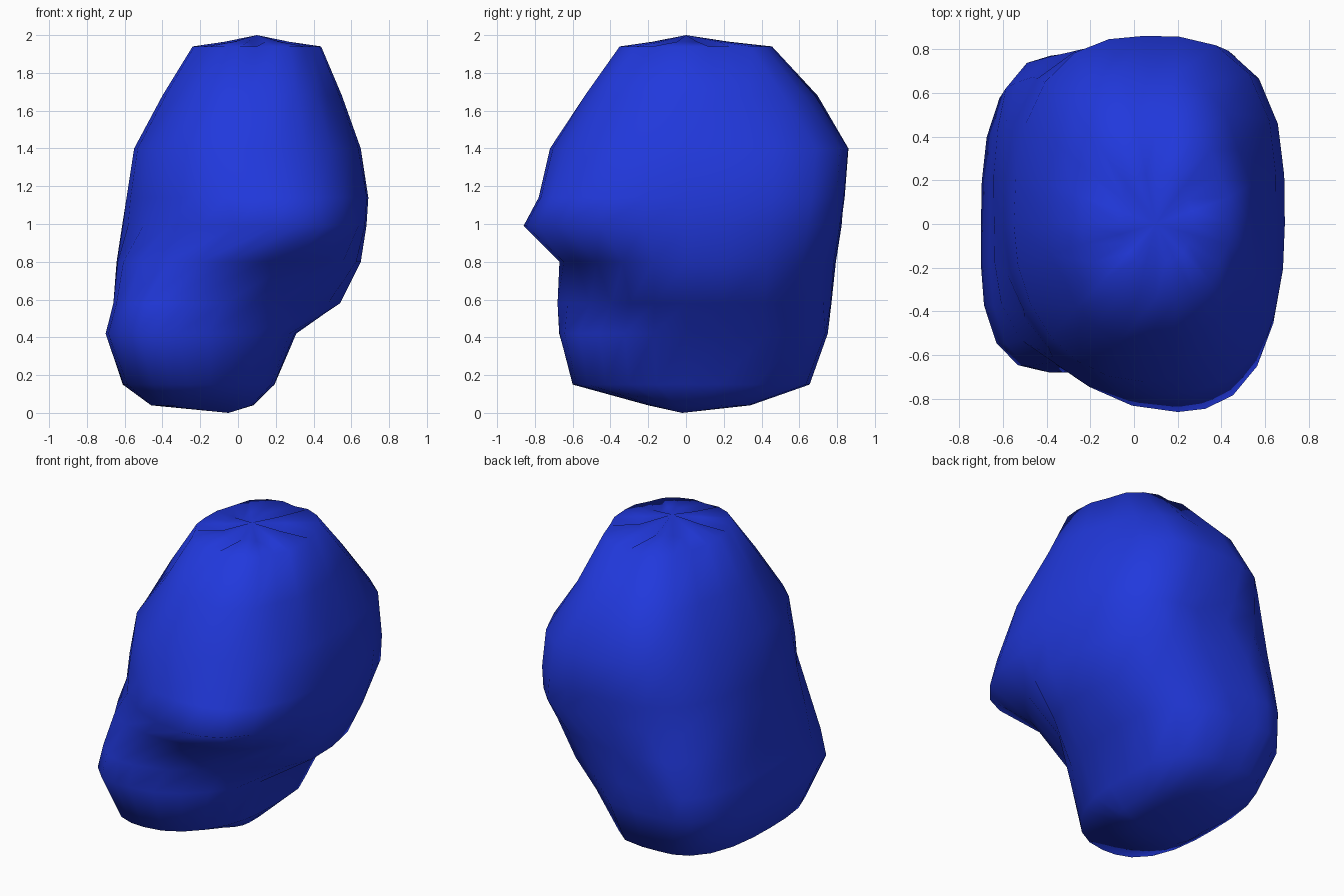
import bpy, bmesh, math

if "Cube" in bpy.data.objects:
    bpy.data.objects.remove(bpy.data.objects["Cube"])

SEGMENTS = 24

# Cross-sections: z, x min, x max, y min, y max, centre x,
# then corner fullness: back right, back left, front left, front right
SECTIONS = [
    (0.04, -0.46, 0.08, -0.20, 0.34, -0.20, 1.15, 1.05, 1.05, 1.00),
    (0.15, -0.61, 0.19, -0.60, 0.65, -0.26, 1.17, 1.08, 1.10, 1.00),
    (0.42, -0.70, 0.30, -0.67, 0.74, -0.32, 1.20, 1.10, 1.15, 0.97),
    (0.58, -0.66, 0.54, -0.68, 0.77, -0.28, 1.12, 1.14, 1.14, 0.82),
    (0.80, -0.64, 0.65, -0.67, 0.79, -0.05, 1.10, 1.16, 1.12, 1.00),
    (0.99, -0.61, 0.68, -0.86, 0.82, 0.20, 1.11, 1.16, 1.00, 1.07),
    (1.14, -0.59, 0.69, -0.78, 0.84, 0.12, 1.12, 1.12, 1.02, 1.08),
    (1.40, -0.55, 0.65, -0.72, 0.86, 0.04, 1.13, 1.07, 1.01, 1.05),
    (1.68, -0.40, 0.55, -0.55, 0.70, 0.06, 1.04, 1.12, 0.99, 1.03),
    (1.94, -0.24, 0.44, -0.36, 0.46, 0.10, 1.05, 1.10, 1.03, 1.04),
]


def ring_points(section):
    z, x0, x1, y0, y1, cx, *corners = section
    for i in range(SEGMENTS):
        a = 2 * math.pi * i / SEGMENTS
        c, s = math.cos(a), math.sin(a)
        fullness = corners[i * 4 // SEGMENTS]
        f = 1 + (fullness - 1) * math.sin(2 * a) ** 2
        # soft folds gathering towards the top
        if z > 1.6 and i % 4 == 2:
            f *= 0.95
        x = cx + f * c * ((x1 - cx) if c > 0 else (cx - x0))
        y = f * s * (y1 if s > 0 else -y0)
        yield x, y, z


# Lumpy boulder body, lofted through the cross-sections
bm = bmesh.new()
rings = [[bm.verts.new(p) for p in ring_points(s)] for s in SECTIONS]

# Shallow creases on the crown, radiating from its peak
rings.append([bm.verts.new((0.10 + (v.co.x - 0.10) * 0.5, v.co.y * 0.5,
                            1.93 if i % 4 == 2 else 1.965))
              for i, v in enumerate(rings[-1])])
for lower, upper in zip(rings, rings[1:]):
    for i in range(SEGMENTS):
        j = (i + 1) % SEGMENTS
        bm.faces.new((lower[i], lower[j], upper[j], upper[i]))

# Low peak and pointed underside
peak = bm.verts.new((0.10, 0.0, 2.0))
base = bm.verts.new((-0.05, -0.02, 0.0))
for i in range(SEGMENTS):
    j = (i + 1) % SEGMENTS
    bm.faces.new((rings[-1][i], rings[-1][j], peak))
    bm.faces.new((rings[0][j], rings[0][i], base))

bmesh.ops.recalc_face_normals(bm, faces=bm.faces)
mesh = bpy.data.meshes.new("boulder")
bm.to_mesh(mesh)
bm.free()
boulder = bpy.data.objects.new("boulder", mesh)
bpy.context.collection.objects.link(boulder)

blue = bpy.data.materials.new("blue")
blue.diffuse_color = (0.015, 0.04, 0.72, 1)
blue.use_nodes = True
blue.node_tree.nodes["Principled BSDF"].inputs["Base Color"].default_value = blue.diffuse_color
mesh.materials.append(blue)
for p in mesh.polygons:
    p.use_smooth = True
